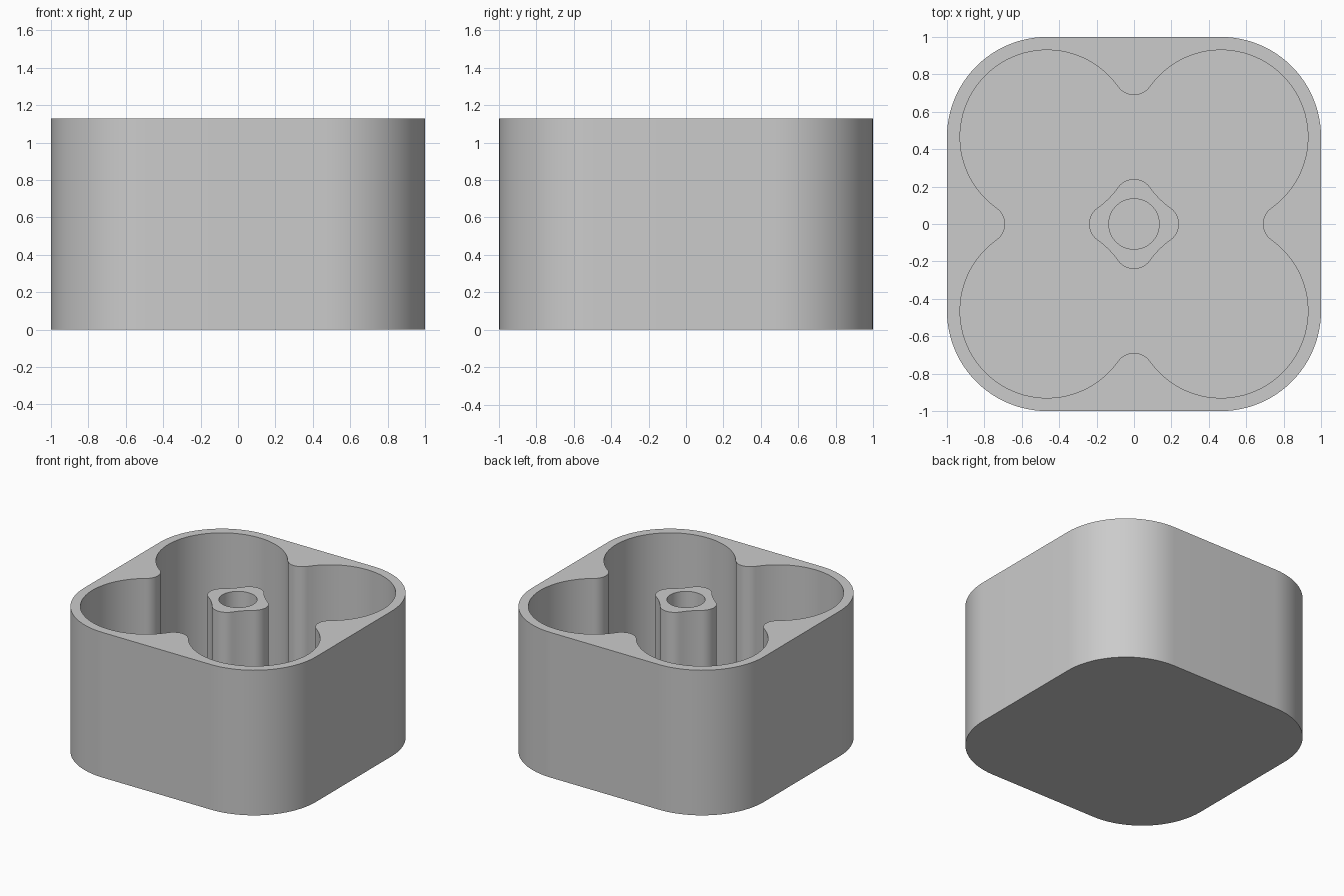
import bpy, bmesh
from math import atan2, cos, sin, radians, pi, hypot

HEIGHT = 1.13
FLOOR = 0.07
A = 0.465            # centre offset and radius of the four round pockets
CORNER = 1 - A       # outer corner radius
FILLET = 0.105       # rounding of the ridges and of the post
HOLE = 0.135
RIDGE = A + (hypot(A + FILLET, 0) ** 2 - A ** 2) ** 0.5   # fillet centre, outer
POST = 2 * A - RIDGE                                      # fillet centre, post

cube = bpy.data.objects.get("Cube")
if cube:
    bpy.data.objects.remove(cube, do_unlink=True)


def arc(cx, cy, r, start, end, n):
    return [(cx + r * cos(start + (end - start) * i / n),
             cy + r * sin(start + (end - start) * i / n)) for i in range(n + 1)]


def four_fold(points):
    """Repeat one quarter of an outline four times, dropping doubled points."""
    out = []
    for x, y in points:
        out.append((x, y))
    for _ in range(3):
        points = [(-y, x) for x, y in points]
        out += points
    clean = []
    for p in out:
        if not clean or hypot(p[0] - clean[-1][0], p[1] - clean[-1][1]) > 1e-4:
            clean.append(p)
    if hypot(clean[0][0] - clean[-1][0], clean[0][1] - clean[-1][1]) < 1e-4:
        clean.pop()
    return clean


# Outlines
t = atan2(A, RIDGE - A)
outer = four_fold(arc(A, A, CORNER, 0, pi / 2, 24))
clover = four_fold(arc(A, A, A, -t, pi / 2 + t, 48)
                   + arc(0, RIDGE, FILLET, t - pi / 2, -t - pi / 2, 16))
post = four_fold(arc(POST, 0, FILLET, -t, t, 16)
                 + arc(A, A, A, pi + t, 1.5 * pi - t, 8))
hole = four_fold(arc(0, 0, HOLE, 0, pi / 2, 12))

bm = bmesh.new()


def ring(points, z):
    verts = [bm.verts.new((x, y, z)) for x, y in points]
    edges = [bm.edges.new((v, verts[i - 1])) for i, v in enumerate(verts)]
    return verts, edges


def wall(points, low, high):
    """Vertical wall along an outline; returns its bottom and top rings."""
    bottom, top = ring(points, low), ring(points, high)
    b, u = bottom[0], top[0]
    for i in range(len(b)):
        bm.faces.new((b[i - 1], b[i], u[i], u[i - 1]))
    return bottom, top


def cap(*rings):
    """Flat face between an outline and the outline inside it."""
    bmesh.ops.triangle_fill(bm, use_beauty=True, normal=(0, 0, 1),
                            edges=[e for r in rings for e in r[1]])


# Walls, then rim, pocket floor, post top, hole floor and underside
outer_low, outer_top = wall(outer, 0, HEIGHT)
clover_low, clover_top = wall(clover, FLOOR, HEIGHT)
post_low, post_top = wall(post, FLOOR, HEIGHT)
hole_low, hole_top = wall(hole, FLOOR, HEIGHT)
cap(outer_top, clover_top)
cap(clover_low, post_low)
cap(post_top, hole_top)
bm.faces.new(hole_low[0])
bm.faces.new(outer_low[0])
bmesh.ops.recalc_face_normals(bm, faces=bm.faces[:])

mesh = bpy.data.meshes.new("clover_tray")
bm.to_mesh(mesh)
bm.free()
tray = bpy.data.objects.new("clover_tray", mesh)
bpy.context.collection.objects.link(tray)

# Material
grey = bpy.data.materials.new("light_grey")
grey.use_nodes = True
colour = (0.6, 0.6, 0.6, 1)
grey.diffuse_color = colour
grey.node_tree.nodes["Principled BSDF"].inputs["Base Color"].default_value = colour
mesh.materials.append(grey)

bpy.ops.object.select_all(action="DESELECT")
tray.select_set(True)
bpy.context.view_layer.objects.active = tray
bpy.ops.object.shade_smooth_by_angle(angle=radians(30))
